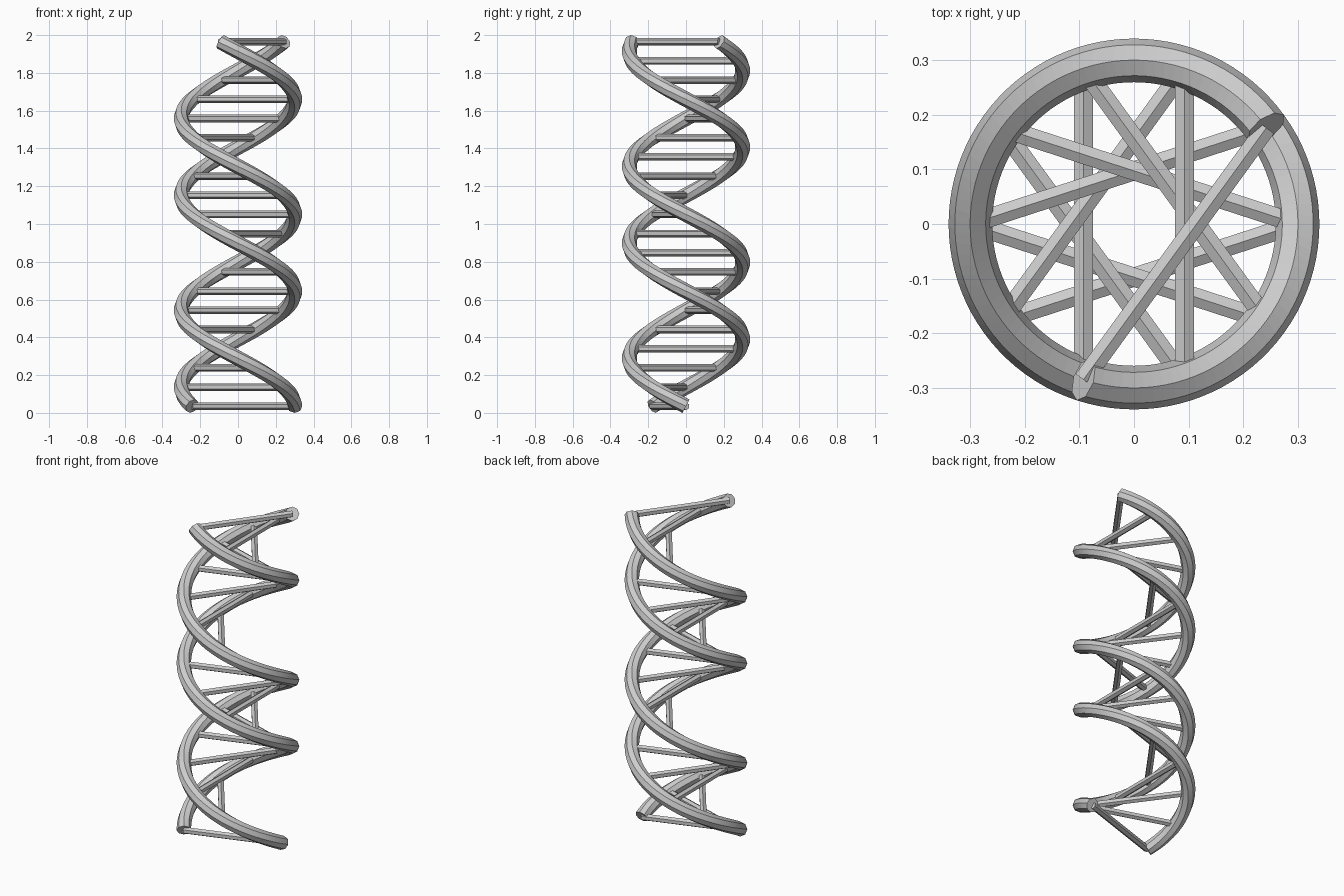
import bpy, bmesh
from math import sin, cos, pi, radians, atan2
from mathutils import Vector

if "Cube" in bpy.data.objects:
    bpy.data.objects.remove(bpy.data.objects["Cube"])

R = 0.30            # helix radius
TUBE = 0.04         # strand thickness (radius)
RUNG = 0.02         # rung thickness (radius)
N = 20              # rungs
STEP = radians(-36)             # clockwise turn per rung
OFFSET = radians(216)           # second strand's phase
Z0, Z1 = 0.0352, 1.9648
SWEEP = STEP * (N - 1)


def point(t, phase):
    a = phase + SWEEP * t
    return Vector((R * cos(a), R * sin(a), Z0 + (Z1 - Z0) * t))


def tube(name, rings):
    """Skin a list of vertex rings and cap both ends."""
    bm = bmesh.new()
    vs = [[bm.verts.new(p) for p in ring] for ring in rings]
    n = len(vs[0])
    for a, b in zip(vs, vs[1:]):
        for i in range(n):
            j = (i + 1) % n
            bm.faces.new((a[i], a[j], b[j], b[i]))
    bm.faces.new(vs[0])
    bm.faces.new(vs[-1])
    bmesh.ops.recalc_face_normals(bm, faces=bm.faces)
    me = bpy.data.meshes.new(name)
    bm.to_mesh(me)
    bm.free()
    ob = bpy.data.objects.new(name, me)
    bpy.context.collection.objects.link(ob)
    return ob


def ring(c, u, v, r, sides):
    return [c + r * (cos(2 * pi * k / sides) * u + sin(2 * pi * k / sides) * v)
            for k in range(sides)]


# two eight-sided helical strands
def strand(name, phase, segs=190):
    rings = []
    for s in range(segs + 1):
        t = s / segs
        a = phase + SWEEP * t
        out = Vector((cos(a), sin(a), 0))
        tan = Vector((-sin(a) * R * SWEEP, cos(a) * R * SWEEP, Z1 - Z0)).normalized()
        rings.append(ring(point(t, phase), out, tan.cross(out), TUBE, 8))
    tube(name, rings)


strand("strand_a", 0)
strand("strand_b", OFFSET)

# six-sided rungs joining the strands
up = Vector((0, 0, 1))
for i in range(N):
    t = i / (N - 1)
    p, q = point(t, 0), point(t, OFFSET)
    side = (q - p).normalized().cross(up)
    tube(f"rung_{i + 1:02d}", [ring(c, up, side, RUNG, 6) for c in (p, q)])
